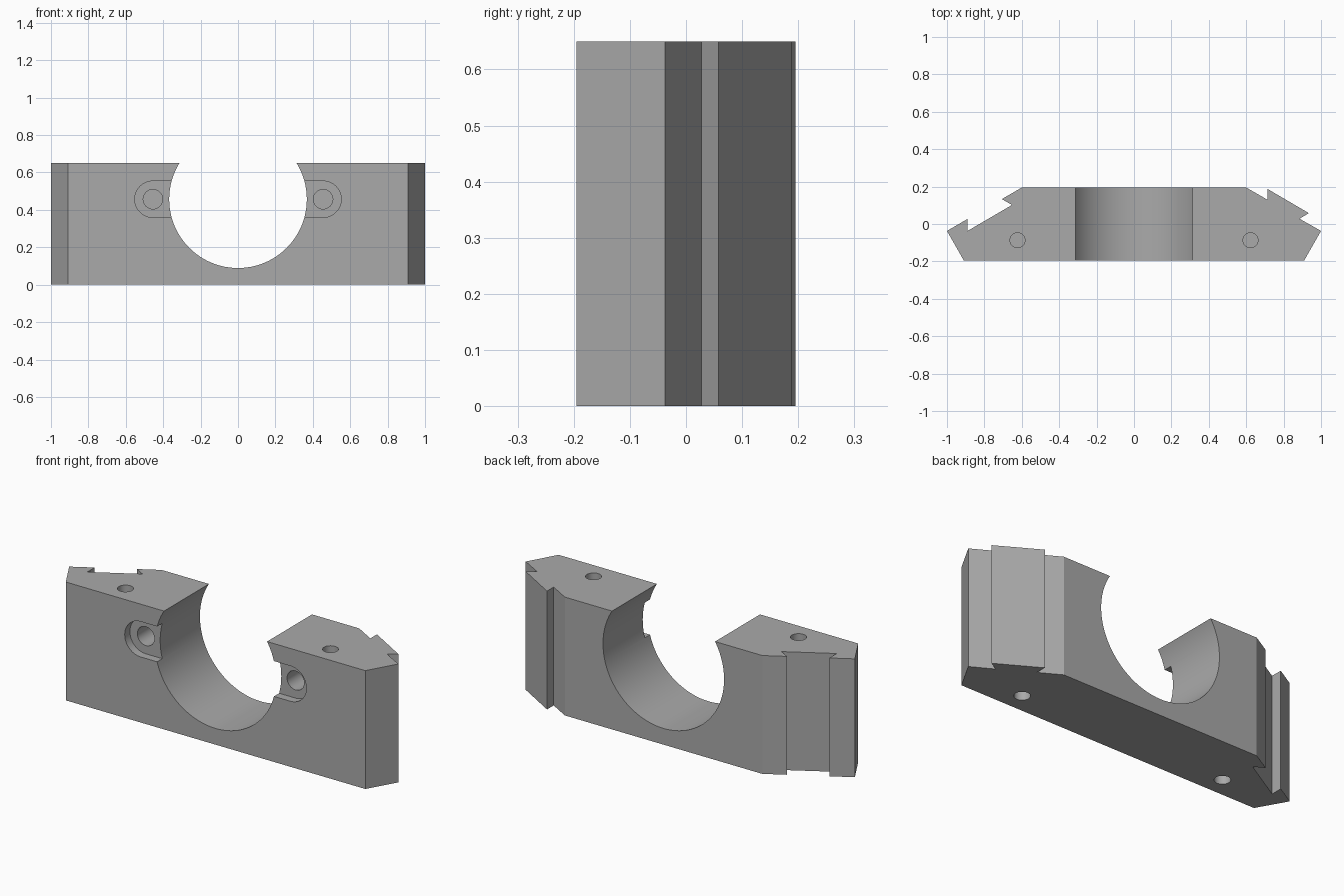
import bpy, bmesh, math
from mathutils import Matrix, Vector

cube = bpy.data.objects.get("Cube")
if cube:
    bpy.data.objects.remove(cube, do_unlink=True)

HEIGHT, HALF_DEPTH = 0.65, 0.195
BORE_Z, BORE_R = 0.457, 0.368

grey = bpy.data.materials.new("plain grey")
grey.use_nodes = True
colour = (0.40, 0.40, 0.40, 1)
grey.diffuse_color = colour
grey.node_tree.nodes["Principled BSDF"].inputs["Base Color"].default_value = colour


def prism(name, outline, offset):
    """Extrude a closed 3D outline along the offset vector."""
    bm = bmesh.new()
    face = bm.faces.new([bm.verts.new(p) for p in outline])
    ext = bmesh.ops.extrude_face_region(bm, geom=[face])
    moved = [v for v in ext["geom"] if isinstance(v, bmesh.types.BMVert)]
    bmesh.ops.translate(bm, vec=Vector(offset), verts=moved)
    bmesh.ops.recalc_face_normals(bm, faces=bm.faces)
    mesh = bpy.data.meshes.new(name)
    bm.to_mesh(mesh)
    bm.free()
    obj = bpy.data.objects.new(name, mesh)
    bpy.context.collection.objects.link(obj)
    mesh.materials.append(grey)
    return obj


def arc(radius, start, end, steps):
    for i in range(steps + 1):
        a = math.radians(start + (end - start) * i / steps)
        yield radius * math.cos(a), radius * math.sin(a)


def circle(radius, steps):
    return list(arc(radius, 0, 360, steps))[:-1]


# Block outline: dovetail tongue on the left end, matching groove on the right
profile = [
    (-0.91, -HALF_DEPTH), (0.91, -HALF_DEPTH), (1, -0.037),
    (0.885, 0.028), (0.935, 0.058), (0.713, 0.188), (0.713, 0.13),
    (0.6, HALF_DEPTH), (-0.6, HALF_DEPTH),
    (-0.707, 0.133), (-0.652, 0.102), (-0.89, -0.037), (-0.89, 0.027),
    (-1, -0.037),
]
block = prism("clamp_block", [(x, y, 0) for x, y in profile], (0, 0, HEIGHT))

# Large bore, open at the top
cutters = [prism("bore_cutter",
                 [(x, -0.3, BORE_Z + z) for x, z in circle(BORE_R, 96)], (0, 0.6, 0))]

for side in (-1, 1):
    # Round-ended recess beside the bore
    slot = [(0.25, -0.097)] + [(0.455 + x, z) for x, z in arc(0.097, -90, 90, 24)]
    slot.append((0.25, 0.097))
    cutters.append(prism("recess_cutter",
                         [(side * x, -0.3, BORE_Z + z) for x, z in slot],
                         (0, 0.3 - HALF_DEPTH + 0.045, 0)))
    # Blind screw hole in the recess
    cutters.append(prism("screw_hole_cutter",
                         [(side * 0.455 + x, -0.3, BORE_Z + z) for x, z in circle(0.052, 32)],
                         (0, 0.35, 0)))
    # Blind pin holes in the top and bottom
    for z, depth in ((HEIGHT + 0.1, -0.3), (-0.1, 0.3)):
        cutters.append(prism("pin_hole_cutter",
                             [(side * 0.623 + x, -0.087 + y, z) for x, y in circle(0.04, 32)],
                             (0, 0, depth)))

for cutter in cutters:
    cutter.hide_render = True
    mod = block.modifiers.new("cut", "BOOLEAN")
    mod.operation = "DIFFERENCE"
    mod.solver = "EXACT"
    mod.object = cutter

bpy.ops.object.select_all(action="DESELECT")
block.select_set(True)
bpy.context.view_layer.objects.active = block
for mod in list(block.modifiers):
    bpy.ops.object.modifier_apply(modifier=mod.name)
for cutter in cutters:
    bpy.data.objects.remove(cutter, do_unlink=True)
bpy.ops.object.shade_smooth_by_angle(angle=math.radians(25))
